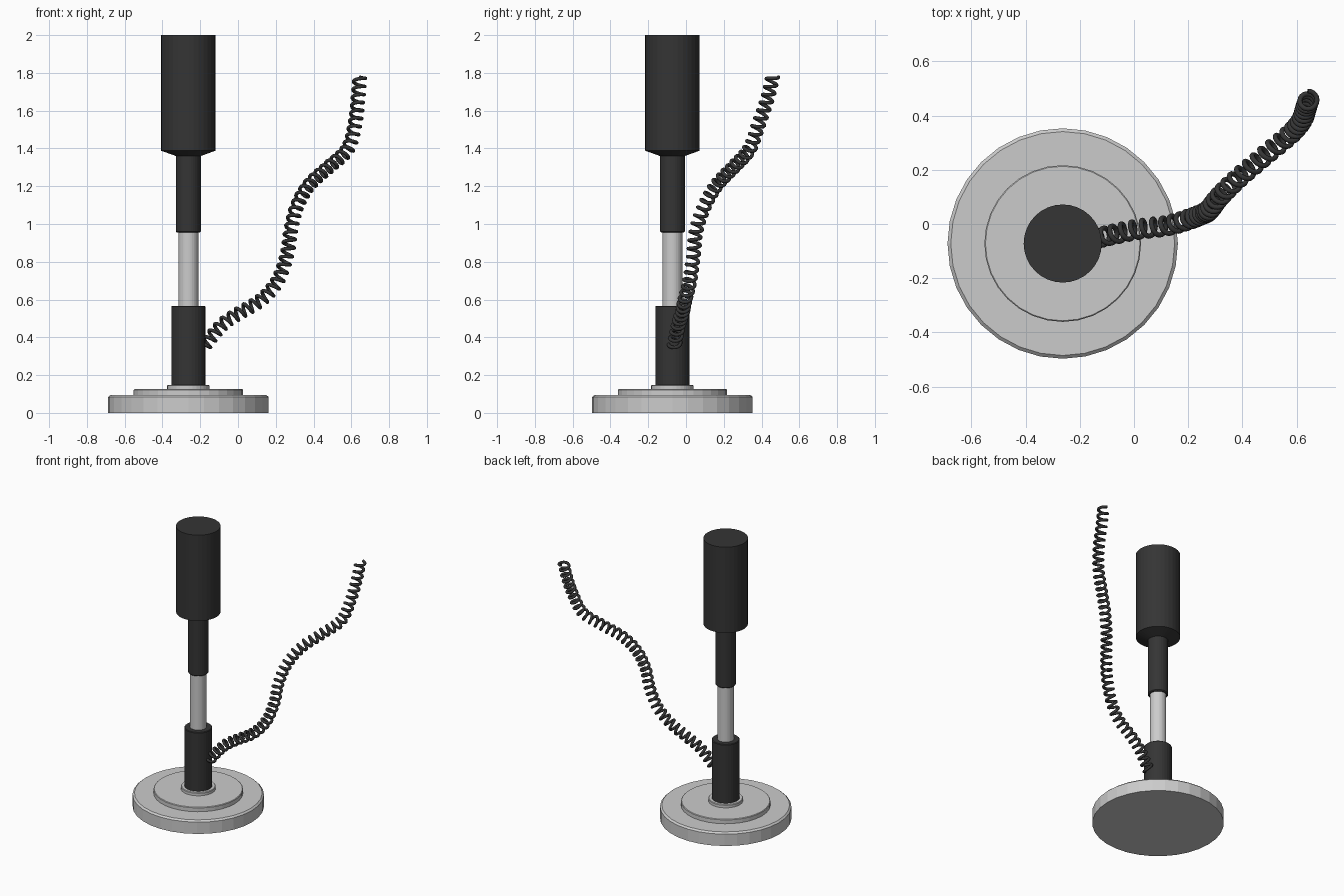
import bpy, bmesh
from math import cos, sin, pi, tau
from mathutils import Vector

cube = bpy.data.objects.get("Cube")
if cube:
    bpy.data.objects.remove(cube, do_unlink=True)

AXIS = Vector((-0.263, -0.072, 0))
SIDES = 32


def material(name, grey):
    m = bpy.data.materials.new(name)
    m.use_nodes = True
    colour = (grey, grey, grey, 1)
    m.diffuse_color = colour
    m.node_tree.nodes["Principled BSDF"].inputs["Base Color"].default_value = colour
    return m


metal = material("light grey metal", 0.6)
rubber = material("dark rubber", 0.035)


def turned(name, profile, mat):
    """Flat-faced solid turned about the stand's axis from (radius, height) pairs."""
    bm = bmesh.new()
    rings = [[bm.verts.new((r * cos(tau * i / SIDES), r * sin(tau * i / SIDES), z))
              for i in range(SIDES)] for r, z in profile]
    for low, high in zip(rings, rings[1:]):
        for i in range(SIDES):
            j = (i + 1) % SIDES
            bm.faces.new((low[i], low[j], high[j], high[i]))
    bm.faces.new(rings[0][::-1])
    bm.faces.new(rings[-1])
    mesh = bpy.data.meshes.new(name)
    bm.to_mesh(mesh)
    bm.free()
    mesh.materials.append(mat)
    ob = bpy.data.objects.new(name, mesh)
    ob.location = AXIS
    bpy.context.collection.objects.link(ob)


def cylinder(name, r, z0, z1, mat, edge=0.006):
    """Cylinder with a small chamfer on its top edge."""
    turned(name, [(r, z0), (r, z1 - edge), (r - edge, z1)], mat)


# Stepped round base
turned("base_plate", [(0.425, 0), (0.425, 0.084), (0.413, 0.095)], metal)
cylinder("base_step", 0.289, 0.09, 0.126, metal, 0.004)
cylinder("base_collar", 0.112, 0.12, 0.148, metal, 0.004)

# Stem and head
cylinder("lower_sleeve", 0.09, 0.14, 0.567, rubber, 0.004)
cylinder("rod", 0.053, 0.5, 1.0, metal)
turned("upper_sleeve", [(0.06, 0.955), (0.066, 0.961), (0.066, 1.38)], rubber)
turned("head", [(0.066, 1.36), (0.144, 1.388), (0.144, 2)], rubber)

# Coiled cable: guide path from the lower sleeve up to the free end
guide = [Vector(p) for p in (
    (-0.19, -0.065, 0.34), (-0.085, -0.04, 0.465), (0.01, -0.02, 0.53),
    (0.125, -0.005, 0.6), (0.21, 0.02, 0.7), (0.26, 0.04, 0.84),
    (0.28, 0.055, 0.97), (0.315, 0.1, 1.1), (0.38, 0.165, 1.21),
    (0.485, 0.255, 1.305), (0.58, 0.335, 1.395), (0.62, 0.385, 1.53),
    (0.635, 0.43, 1.66), (0.645, 0.46, 1.785))]


def smooth_path(pts, steps):
    """Catmull-Rom interpolation through the guide points."""
    pts = [2 * pts[0] - pts[1]] + pts + [2 * pts[-1] - pts[-2]]
    out = []
    for a, b, c, d in zip(pts, pts[1:], pts[2:], pts[3:]):
        for k in range(steps):
            t = k / steps
            out.append((2 * b + (c - a) * t + (2 * a - 5 * b + 4 * c - d) * t ** 2
                        + (3 * b - a - 3 * c + d) * t ** 3) / 2)
    return out + [pts[-2]]


path = smooth_path(guide, 56)
lengths = [0]
for a, b in zip(path, path[1:]):
    lengths.append(lengths[-1] + (b - a).length)

TURNS, COIL, WIRE = 42, 0.031, 0.0095
coil = []
side = Vector((0, 1, 0))
for i, p in enumerate(path):
    along = (path[min(i + 1, len(path) - 1)] - path[max(i - 1, 0)]).normalized()
    side = (side - along * side.dot(along)).normalized()
    angle = tau * TURNS * lengths[i] / lengths[-1]
    coil.append(p + COIL * (cos(angle) * side + sin(angle) * along.cross(side)))

curve = bpy.data.curves.new("coiled_cable", "CURVE")
curve.dimensions = "3D"
curve.bevel_depth = WIRE
curve.bevel_resolution = 2
curve.use_fill_caps = True
spline = curve.splines.new("POLY")
spline.points.add(len(coil) - 1)
for point, co in zip(spline.points, coil):
    point.co = (*co, 1)
spline.use_smooth = True
curve.materials.append(rubber)
bpy.context.collection.objects.link(bpy.data.objects.new("coiled_cable", curve))
